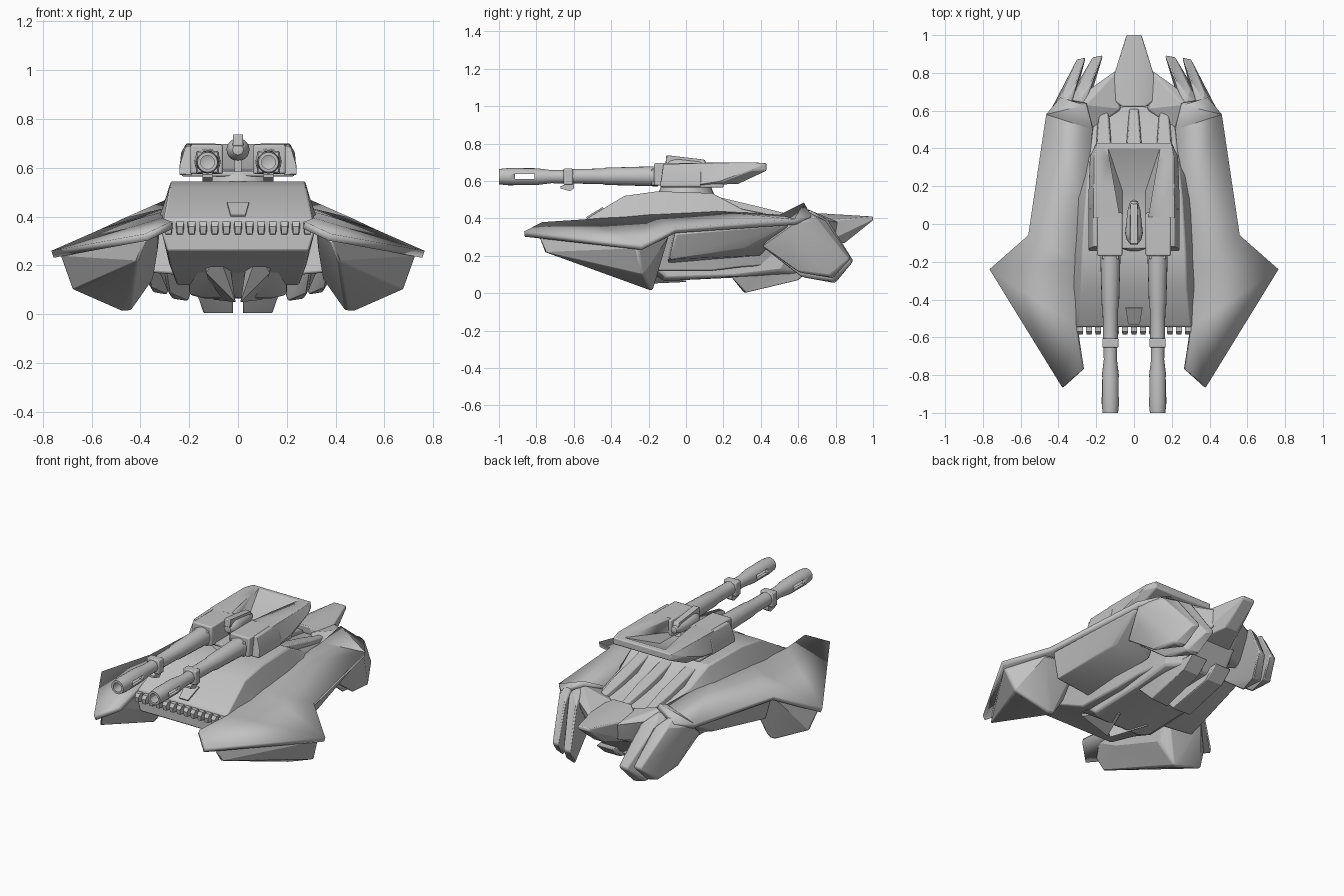
import bpy, bmesh, math
from mathutils import Matrix

cube = bpy.data.objects.get("Cube")
if cube:
    bpy.data.objects.remove(cube, do_unlink=True)

GREY = (0.54, 0.54, 0.54, 1)
grey = bpy.data.materials.new("plain_grey")
grey.use_nodes = True
grey.diffuse_color = GREY
grey.node_tree.nodes["Principled BSDF"].inputs["Base Color"].default_value = GREY


def finish(name, bm, pair=False, bevel=0, angle=25):
    """Turn a bmesh into a finished object, optionally mirrored left to right."""
    mesh = bpy.data.meshes.new(name)
    bm.to_mesh(mesh)
    bm.free()
    mesh.materials.append(grey)
    ob = bpy.data.objects.new(name, mesh)
    bpy.context.collection.objects.link(ob)
    bpy.ops.object.select_all(action="DESELECT")
    ob.select_set(True)
    bpy.context.view_layer.objects.active = ob
    bpy.ops.object.shade_smooth_by_angle(angle=math.radians(angle))
    if bevel:
        mod = ob.modifiers.new("soft_edges", "BEVEL")
        mod.width, mod.segments, mod.limit_method = bevel, 2, "ANGLE"
    if pair:
        mod = ob.modifiers.new("other_side", "MIRROR")
        mod.use_mirror_merge = False
    return ob


def block(name, pts, pair=False, bevel=0, whole=True):
    """Faceted solid around corner points; unpaired whole blocks are symmetric."""
    bm = bmesh.new()
    if whole and not pair:
        pts = pts + [(-x, y, z) for x, y, z in pts if x]
    for p in pts:
        bm.verts.new(p)
    bmesh.ops.convex_hull(bm, input=bm.verts)
    loose = [v for v in bm.verts if not v.link_faces]
    bmesh.ops.delete(bm, geom=loose, context="VERTS")
    bmesh.ops.dissolve_limit(bm, angle_limit=0.02, verts=bm.verts, edges=bm.edges)
    bmesh.ops.recalc_face_normals(bm, faces=bm.faces)
    return finish(name, bm, pair, bevel)


def box(name, xs, ys, zs, pair=False, bevel=0):
    return block(name, [(x, y, z) for x in xs for y in ys for z in zs], pair, bevel)


def lathe(name, profile, x, z, pair=False, sides=20):
    """Revolve (y, radius) points about a front-to-back axis."""
    bm = bmesh.new()
    verts = [bm.verts.new((x, y, z + r)) for y, r in profile]
    edges = [bm.edges.new(e) for e in zip(verts, verts[1:])]
    bmesh.ops.spin(bm, geom=verts + edges, cent=(x, 0, z), axis=(0, 1, 0),
                   angle=math.tau, steps=sides)
    bmesh.ops.remove_doubles(bm, verts=bm.verts, dist=1e-4)
    bmesh.ops.recalc_face_normals(bm, faces=bm.faces)
    return finish(name, bm, pair, angle=35)


def cut(ob, cutter):
    cutter.hide_render = True
    cutter.hide_set(True)
    mod = ob.modifiers.new("cut", "BOOLEAN")
    mod.operation, mod.object, mod.solver = "DIFFERENCE", cutter, "EXACT"


# Raised central hull, lofted from front to back
bm = bmesh.new()
rings = []
for y, xt, zt, xb, zb, xu, zu in [
        (-.545, .305, .39, .315, .34, .29, .26), (-.33, .28, .52, .325, .39, .28, .20),
        (-.15, .275, .545, .32, .39, .25, .12), (.14, .255, .535, .31, .39, .24, .12),
        (.30, .235, .45, .28, .39, .22, .14), (.62, .20, .385, .24, .34, .15, .16)]:
    half = [(xt, zt), (xb, zb), (xu, zu)]
    ring = half + [(-x, z) for x, z in reversed(half)]
    rings.append([bm.verts.new((x, y, z)) for x, z in ring])
for a, b in zip(rings, rings[1:]):
    for i in range(6):
        j = (i + 1) % 6
        bm.faces.new((a[i], a[j], b[j], b[i]))
bm.faces.new(rings[0])
bm.faces.new(rings[-1])
bmesh.ops.recalc_face_normals(bm, faces=bm.faces)
finish("central_hull", bm, bevel=.008)

# Wing decks with forward prongs and raised rear shoulders
bm = bmesh.new()
deck = [bm.verts.new(p) for p in [
    (.31, -.54, .395), (.275, -.77, .38), (.38, -.865, .33), (.765, -.24, .26),
    (.56, -.06, .35), (.465, .58, .395), (.26, .63, .485), (.22, .50, .42),
    (.26, .1, .445), (.31, -.2, .42), (.39, .67, .415)]]
for f in [(0, 1, 2), (0, 2, 3), (0, 3, 9), (9, 3, 4), (9, 4, 8), (8, 4, 5), (8, 5, 7),
          (7, 5, 6), (5, 10, 6)]:
    bm.faces.new([deck[i] for i in f])
wing = finish("wing_deck", bm, angle=35)
solid = wing.modifiers.new("thickness", "SOLIDIFY")
solid.thickness, solid.offset = .03, -1
wing.modifiers.new("other_side", "MIRROR").use_mirror_merge = False

# Hover pods, side sponsons and belly
block("front_hover_pod", [
    (.33, -.71, .345), (.38, -.79, .30), (.41, -.76, .22), (.73, -.26, .24), (.68, -.23, .10),
    (.57, -.09, .31), (.48, -.18, .012), (.44, -.18, .012), (.35, -.2, .14),
    (.32, -.1, .35), (.33, -.55, .26)], True, .012)
block("side_sponson", [
    (.545, -.06, .32), (.49, -.09, .18), (.42, .34, .245), (.455, .56, .37), (.24, -.1, .16),
    (.22, .4, .2), (.24, .5, .38), (.26, -.05, .40)], True, .012)
block("belly", [
    (.2, -.3, .25), (.2, -.1, .08), (.2, .25, .09), (.16, -.28, .18), (.14, -.12, .065),
    (.2, .5, .12), (.14, .6, .1), (.2, .6, .3), (.13, .72, .25)], bevel=.012)
block("belly_keel", [
    (.02, .24, .09), (.17, .24, .09), (.02, .31, .003), (.14, .32, .003), (.14, .6, .07),
    (.03, .6, .07), (.18, .4, .12), (.03, .68, .14), (.14, .68, .14)], True, .006)
block("nose_wedge", [
    (.08, -.36, .25), (.14, -.3, .24), (.13, -.3, .17), (.03, -.28, .18), (.01, -.22, .05),
    (.04, -.3, .25), (.14, -.05, .24), (.1, 0, .06)], True)

# Row of teeth and small panel on the sloped nose
for i in range(13):
    x = (i - 6) * .0475
    block("nose_tooth", [(x + s * w, y, z) for s in (-1, 1) for w, y, z in [
        (.016, -.53, .38), (.016, -.57, .38), (.016, -.53, .34),
        (.013, -.585, .36), (.011, -.58, .33), (.011, -.53, .325)]], whole=False)
block("nose_panel", [(.03, -.529, .40), (.03, -.533, .407), (.045, -.441, .454), (.045, -.445, .461)])

# Tail spike, rear deck and twin thruster slabs
block("tail_spike", [
    (.04, 1, .41), (.04, 1, .39), (.1, .8, .385), (.14, .68, .38), (.06, .62, .425),
    (.025, .75, .425), (.13, .64, .22), (.04, .85, .27)], bevel=.006)
block("rear_deck", [
    (.22, .5, .40), (.26, .63, .46), (.34, .64, .42), (.15, .72, .38), (.085, .82, .38),
    (.07, .61, .40), (.3, .58, .25), (.12, .68, .22), (.08, .8, .28), (.1, .5, .2)], True, .01)
slab = [(.455, .58, .38), (.36, .66, .435), (.34, .6, .44), (.43, .55, .28), (.30, .875, .18),
        (.255, .885, .19), (.35, .77, .09), (.29, .785, .08), (.38, .40, .25), (.36, .60, .11),
        (.375, .70, .40), (.30, .75, .39)]
block("outer_thruster_slab", slab, True, .01)
block("inner_thruster_slab", [(x * 1.15 - .13, y + .012, z * 1.1 - .035) for x, y, z in slab], True, .01)

# Engine louvres behind the turret
louvre = [(.035, .15, .52), (.035, .42, .455), (.02, .60, .41), (.045, .15, .45), (.045, .45, .38), (.03, .62, .36)]
block("centre_louvre", louvre, bevel=.006)
block("side_louvre", [(.16 + s * x, y, z) for x, y, z in louvre for s in (-1, 1)], True, .006)

# Turret: ring, floor, body with sloped recess, cheeks and mantlets
bm = bmesh.new()
bmesh.ops.create_cone(bm, cap_ends=True, segments=32, radius1=.15, radius2=.13, depth=.05,
                      matrix=Matrix.Translation((0, 0, .555)))
finish("turret_ring", bm)
box("turret_floor", (.23,), (-.13, .2), (.565, .585), bevel=.006)
body = block("turret_body", [
    (.24, .03, .575), (.24, .2, .6), (.2, .28, .585), (.2, .43, .655), (.195, .43, .695),
    (.235, .36, .66), (.21, .36, .7), (.215, .03, .695), (.18, .17, .70)], bevel=.006)
recess = block("turret_recess_cutter", [
    (.06, -.05, .59), (.06, .17, .595), (.14, .41, .702), (.06, -.05, .8), (.14, .41, .8)])
cut(body, recess)
block("turret_cheek", [
    (.19, -.14, .57), (.24, -.14, .57), (.24, -.13, .61), (.215, -.12, .69), (.19, -.12, .69),
    (.19, .08, .57), (.24, .08, .57), (.24, .08, .61), (.215, .08, .695), (.19, .08, .695)], True, .005)
box("gun_mantlet", (.062, .195), (-.17, .06), (.575, .695), True, .008)
box("mantlet_face", (.08, .17), (-.185, -.16), (.577, .667), True, .004)

# Sensor pod between the guns
lathe("sensor_pod", [(-.11, 0), (-.105, .022), (-.085, .038), (-.05, .047), (0, .042),
                     (.07, .034), (.12, .02), (.13, 0)], 0, .675)
box("sensor_stem", (.015,), (-.06, .03), (.58, .65))
block("sensor_fin", [(.022, -.11, .69), (.02, -.105, .738), (.018, .1, .714), (.02, .11, .69)], bevel=.005)

# Twin guns with slotted muzzles
lathe("gun_barrel", [(-.15, 0), (-.15, .054), (-.43, .046), (-.45, .041), (-.62, .039), (-.62, 0)],
      .125, .625, True)
box("barrel_collar", (.082, .168), (-.655, -.605), (.58, .666), True, .006)
block("collar_bracket", [(x, y, z) for x in (.105, .145) for y, z in [
    (-.60, .60), (-.60, .56), (-.67, .572), (-.67, .56), (-.62, .545)]], True)
muzzle = lathe("muzzle", [
    (-.64, 0), (-.64, .036), (-.72, .035), (-.80, .045), (-.95, .046), (-1, .041),
    (-1, .028), (-.78, .028), (-.77, 0)], .125, .623)
slot = box("muzzle_slot_cutter", (.25,), (-.915, -.81), (.61, .638))
cut(muzzle, slot)
muzzle.modifiers.new("other_side", "MIRROR").use_mirror_merge = False
